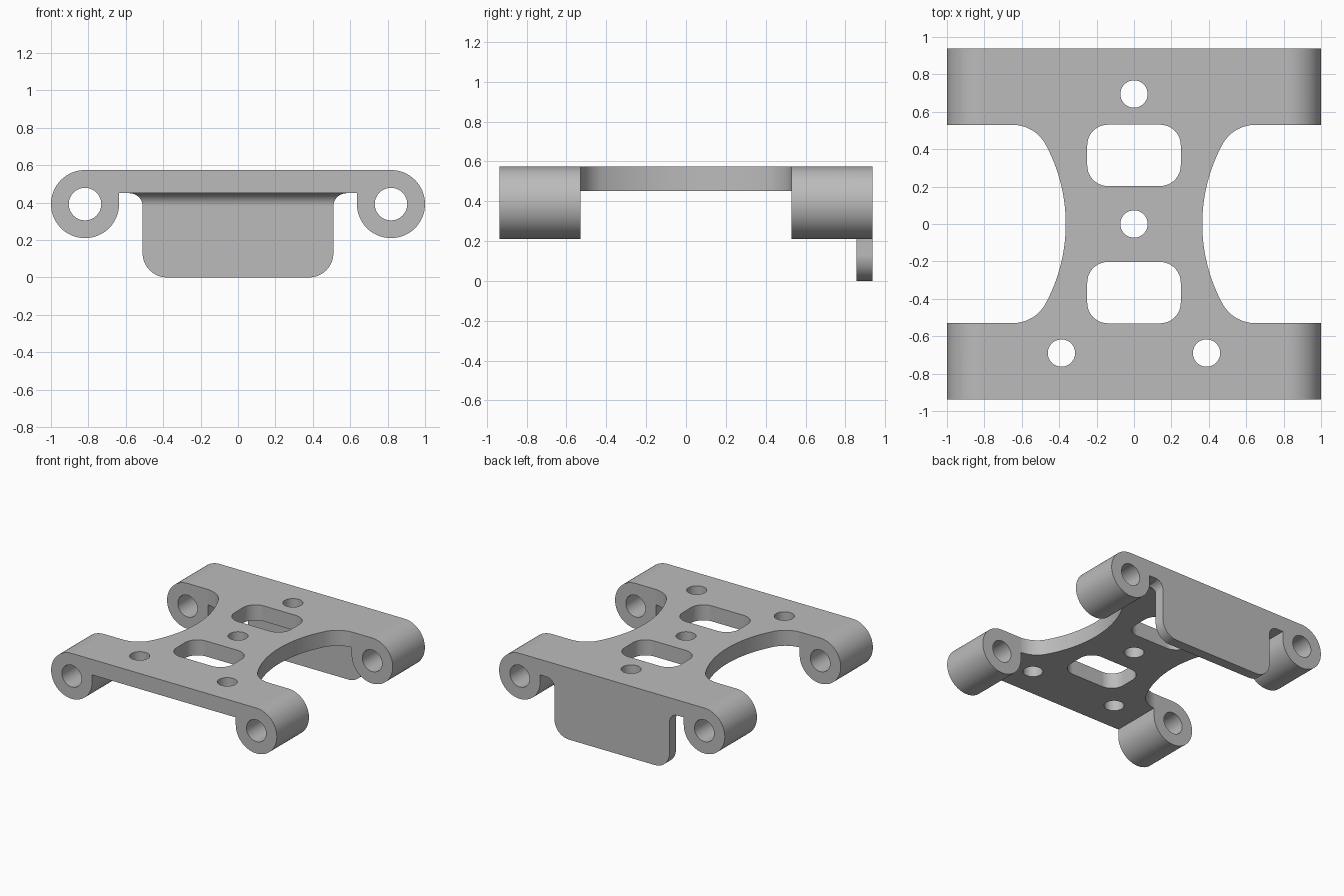
import bpy, bmesh, math
from mathutils import Vector

cube = bpy.data.objects.get("Cube")
if cube:
    bpy.data.objects.remove(cube, do_unlink=True)

grey = bpy.data.materials.new("plain grey")
grey.use_nodes = True
COLOUR = (0.5, 0.5, 0.5, 1)
grey.diffuse_color = COLOUR
grey.node_tree.nodes["Principled BSDF"].inputs["Base Color"].default_value = COLOUR

PLANES = {
    "xy": lambda u, v, w: Vector((u, v, w)),
    "xz": lambda u, v, w: Vector((u, w, v)),
    "yz": lambda u, v, w: Vector((w, u, v)),
}


def arc(cx, cy, r, start, end, steps=16):
    """Points on an arc, angles in degrees."""
    angles = [math.radians(start + (end - start) * i / steps) for i in range(steps + 1)]
    return [(cx + r * math.cos(a), cy + r * math.sin(a)) for a in angles]


def circle(cx, cy, r):
    return arc(cx, cy, r, 0, 360, 48)[:-1]


def rounded_rect(cx, cy, hx, hy, r):
    pts = []
    for sx, sy, a in ((1, 1, 0), (-1, 1, 90), (-1, -1, 180), (1, -1, 270)):
        pts += arc(cx + sx * (hx - r), cy + sy * (hy - r), r, a, a + 90, 10)
    return pts


def mirrored(half):
    """Close a right-hand half outline with its mirror image."""
    return half + [(-x, y) for x, y in reversed(half)]


def prism(name, plane, loops, low, high):
    """Extrude an outline with optional holes between two depths."""
    to3d = PLANES[plane]
    bm = bmesh.new()
    edges = []
    for loop in loops:
        pts = [p for i, p in enumerate(loop) if math.dist(p, loop[i - 1]) > 1e-4]
        verts = [bm.verts.new(to3d(u, v, low)) for u, v in pts]
        edges += [bm.edges.new((verts[i - 1], verts[i])) for i in range(len(verts))]
    bmesh.ops.triangle_fill(bm, use_beauty=True, edges=edges, normal=to3d(0, 0, 1))
    out = bmesh.ops.extrude_face_region(bm, geom=bm.faces[:], use_keep_orig=True)
    moved = [g for g in out["geom"] if isinstance(g, bmesh.types.BMVert)]
    bmesh.ops.translate(bm, verts=moved, vec=to3d(0, 0, high - low))
    bmesh.ops.recalc_face_normals(bm, faces=bm.faces[:])
    mesh = bpy.data.meshes.new(name)
    bm.to_mesh(mesh)
    bm.free()
    mesh.materials.append(grey)
    obj = bpy.data.objects.new(name, mesh)
    bpy.context.collection.objects.link(obj)
    return obj


def combine(target, other, operation):
    """Apply a boolean and discard the second solid."""
    mod = target.modifiers.new("combine", "BOOLEAN")
    mod.object, mod.operation, mod.solver = other, operation, "EXACT"
    bpy.context.view_layer.objects.active = target
    bpy.ops.object.modifier_apply(modifier=mod.name)
    bpy.data.objects.remove(other, do_unlink=True)


TOP, UNDER = 0.574, 0.45
END, BAR = 0.937, 0.53
LUG_X, LUG_Z, LUG_R = 0.818, 0.392, 0.182

# Side profile: flat deck with a bored barrel lug hanging at each end
section = mirrored([(LUG_X - LUG_R, UNDER)] + arc(LUG_X, LUG_Z, LUG_R, -180, 90, 48))
bores = [circle(s * LUG_X, LUG_Z, 0.087) for s in (-1, 1)]
body = prism("bracket_body", "xz", [section] + bores, -1.1, 1.1)

# Plan outline: two end bars joined by a waisted neck with filleted corners
waist_r, waist_x, fillet = 0.893, 1.258, 0.2
fy = BAR - fillet
dx = math.sqrt((waist_r - fillet) ** 2 - fy ** 2)
fx = waist_x - dx
tangent = 180 - math.degrees(math.atan2(fy, dx))
plan = mirrored(
    [(1.1, -END), (1.1, -BAR)]
    + arc(fx, -fy, fillet, 270, 360 - tangent)
    + arc(waist_x, 0, waist_r, 360 - tangent, tangent, 32)
    + arc(fx, fy, fillet, tangent, 90)
    + [(1.1, BAR), (1.1, END)]
)

# Slots and screw holes
slots = [rounded_rect(0, s * 0.367, 0.25, 0.164, 0.11) for s in (-1, 1)]
holes = [circle(x, y, 0.073) for x, y in ((0, 0), (0, 0.695), (-0.388, -0.69), (0.388, -0.69))]
combine(body, prism("plan_cutter", "xy", [plan] + slots + holes, -0.2, 0.8), "INTERSECT")

# Rear flange: rounded tab, flared and filleted where it meets the deck
R = 0.07
tab = mirrored(arc(0.38, 0.13, 0.13, 270, 360)
               + arc(0.51 + R, UNDER - R, R, 180, 90)
               + [(0.51 + R, 0.5)])
flange = prism("rear_flange", "xz", [tab], 0.7, 1.1)
thickness = [(END, -0.1), (END, 0.5), (0.855 - R, 0.5)]
thickness += arc(0.855 - R, UNDER - R, R, 90, 0) + [(0.855, -0.1)]
combine(flange, prism("flange_cutter", "yz", [thickness], -0.7, 0.7), "INTERSECT")
combine(body, flange, "UNION")

# Tidy flat faces and smooth the curved walls
bm = bmesh.new()
bm.from_mesh(body.data)
bmesh.ops.remove_doubles(bm, verts=bm.verts[:], dist=1e-5)
bmesh.ops.dissolve_limit(bm, angle_limit=0.002, verts=bm.verts[:], edges=bm.edges[:])
bm.to_mesh(body.data)
bm.free()
bpy.ops.object.select_all(action="DESELECT")
body.select_set(True)
bpy.context.view_layer.objects.active = body
bpy.ops.object.shade_smooth_by_angle(angle=math.radians(30))
weighted = body.modifiers.new("weighted normals", "WEIGHTED_NORMAL")
weighted.keep_sharp = True
